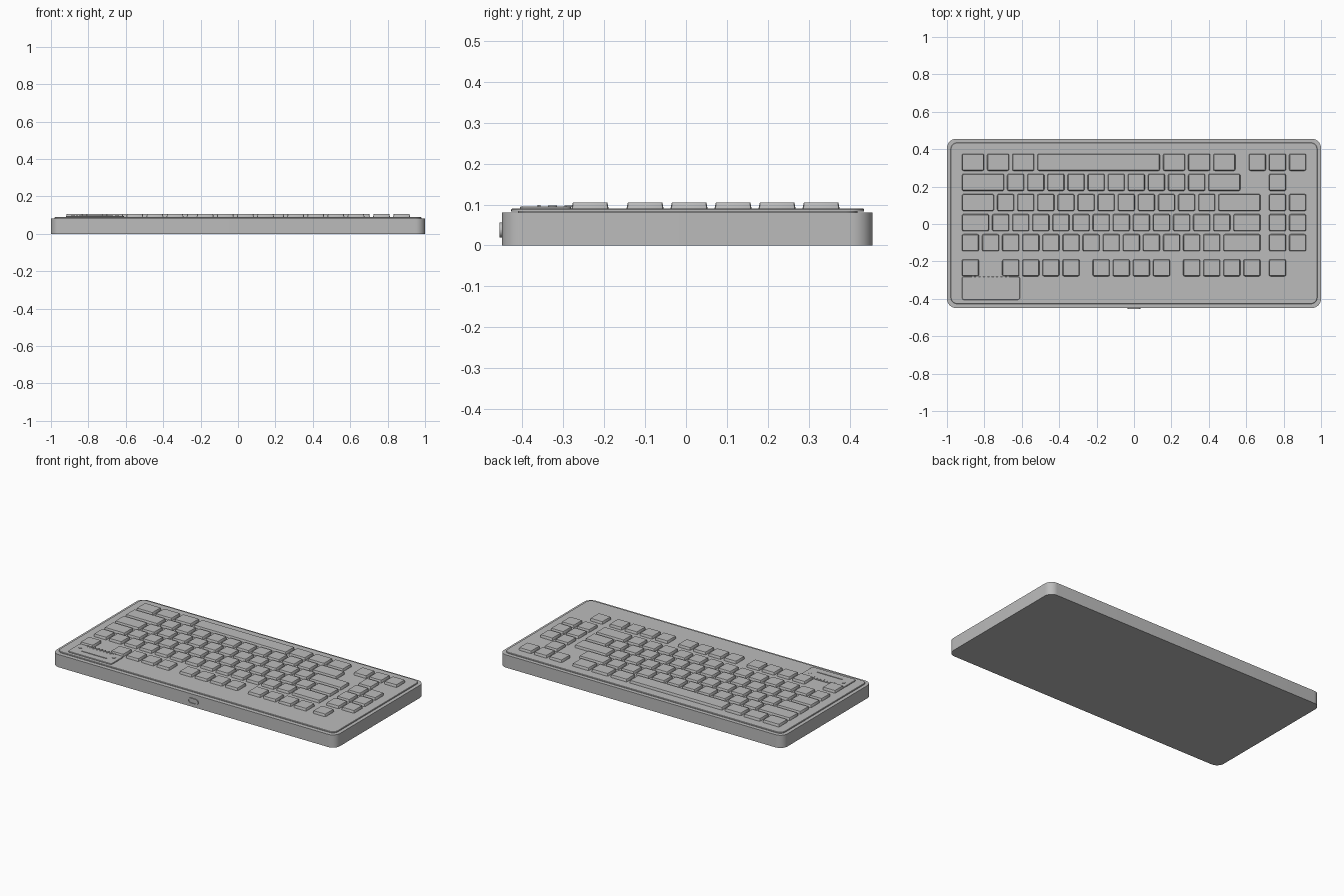
import bpy, bmesh, math

old = bpy.data.objects.get("Cube")
if old:
    bpy.data.objects.remove(old, do_unlink=True)

grey = bpy.data.materials.new("grey plastic")
grey.use_nodes = True
grey.diffuse_color = (0.5, 0.5, 0.5, 1)
grey.node_tree.nodes["Principled BSDF"].inputs["Base Color"].default_value = (0.5, 0.5, 0.5, 1)


def finish(name, bm):
    bmesh.ops.recalc_face_normals(bm, faces=bm.faces)
    mesh = bpy.data.meshes.new(name)
    bm.to_mesh(mesh)
    bm.free()
    mesh.materials.append(grey)
    obj = bpy.data.objects.new(name, mesh)
    bpy.context.collection.objects.link(obj)
    bpy.context.view_layer.objects.active = obj
    bpy.ops.object.select_all(action='DESELECT')
    obj.select_set(True)
    bpy.ops.object.shade_smooth_by_angle(angle=math.radians(30))
    return obj


def outline(w, d, r, steps):
    """Rounded rectangle of width w and depth d, centred on the origin."""
    pts = []
    for k, (sx, sy) in enumerate([(1, 1), (-1, 1), (-1, -1), (1, -1)]):
        for i in range(steps + 1):
            a = math.pi / 2 * (k + i / steps)
            pts.append((sx * (w / 2 - r) + r * math.cos(a),
                        sy * (d / 2 - r) + r * math.sin(a)))
    return pts


def loft(name, x, y, w, d, r, levels, steps=4):
    """Stack rounded rectangles; each level is (inset, z)."""
    bm = bmesh.new()
    rings = []
    for inset, z in levels:
        pts = outline(w - 2 * inset, d - 2 * inset, max(r - inset, 0.001), steps)
        rings.append([bm.verts.new((x + px, y + py, z)) for px, py in pts])
    for low, high in zip(rings, rings[1:]):
        n = len(low)
        for i in range(n):
            j = (i + 1) % n
            bm.faces.new((low[i], low[j], high[j], high[i]))
    bm.faces.new(rings[0][::-1])
    bm.faces.new(rings[-1])
    return finish(name, bm)


# Case, with a plate floating just above it
loft("case", 0, 0.003, 2, 0.905, 0.05, [(0, 0), (0, 0.081)], 10)
loft("plate_spacer", 0, 0.004, 1.93, 0.83, 0.03, [(0, 0.08), (0, 0.084)], 8)
loft("top_plate", 0, 0.004, 1.96, 0.862, 0.035, [(0, 0.083), (0, 0.088), (0.002, 0.09)], 8)

# Keys: runs of widths in key units, negative numbers are empty space
U = 0.1075
LEFT = -0.928
NAV = 0.7135
KEY = [(0, 0.089), (0.001, 0.094), (0.003, 0.104), (0.004, 0.1055)]


def key_run(label, x, y, widths):
    count = 0
    for units in widths:
        span = abs(units) * U
        if units > 0:
            count += 1
            loft(f"{label}_key_{count}", x + span / 2, y,
                 span - 0.0165, U - 0.0165, 0.008, KEY, 2)
        x += span


rows = [
    ("bottom_row", 0, [1.25] * 3 + [6.25] + [1.25] * 3),
    ("shift_row", 1, [2.25] + [1] * 10 + [1.75]),
    ("home_row", 2, [1.75] + [1] * 11 + [2.25]),
    ("tab_row", 3, [1.5] + [1] * 12 + [1.5]),
    ("number_row", 4, [1] * 13 + [2]),
    ("function_row", 5.25, [1, -1] + ([1] * 4 + [-0.5]) * 2 + [1] * 4),
]
nav = {0: (-1, [1, 1, 1]), 1: (0, [1]), 5.25: (0, [1])}
for label, step, widths in rows:
    y = 0.33 - step * U
    key_run(label, LEFT, y, widths)
    shift, extra = nav.get(step, (0, [1, 1]))
    key_run(label + "_side", NAV + shift * U, y, extra)

# Badge plate with ribs, a bar and two screws
loft("badge_plate", -0.765, -0.343, 0.31, 0.125, 0.012, [(0, 0.089), (0, 0.094), (0.002, 0.0955)])
for i in range(9):
    short = i in (0, 8)
    depth = 0.015 if short else 0.024
    loft(f"badge_rib_{i + 1}", -0.767 + (i - 4) * 0.0235, -0.285, 0.012, depth, 0.003,
         [(0, 0.094), (0, 0.0975)], 2)
loft("badge_bar", -0.762, -0.359, 0.177, 0.008, 0.003, [(0, 0.094), (0, 0.099)], 2)
for side in (-1, 1):
    loft(f"badge_screw_{side + 2}", -0.765 + side * 0.118, -0.326, 0.022, 0.022, 0.0109,
         [(0, 0.094), (0, 0.0975)], 5)

# Cable port: a flattened ring on the front wall with a recessed tongue
bm = bmesh.new()
rings = []
for inset, y in [(0, -0.445), (0, -0.4555), (0.006, -0.4555), (0.006, -0.4505)]:
    pts = outline(0.072 - 2 * inset, 0.036 - 2 * inset, 0.0178 - inset, 6)
    rings.append([bm.verts.new((px, y, 0.038 + pz)) for px, pz in pts])
for a, b in zip(rings, rings[1:]):
    for i in range(len(a)):
        j = (i + 1) % len(a)
        bm.faces.new((a[i], a[j], b[j], b[i]))
bm.faces.new(rings[0])
bm.faces.new(rings[-1])
finish("cable_port", bm)
